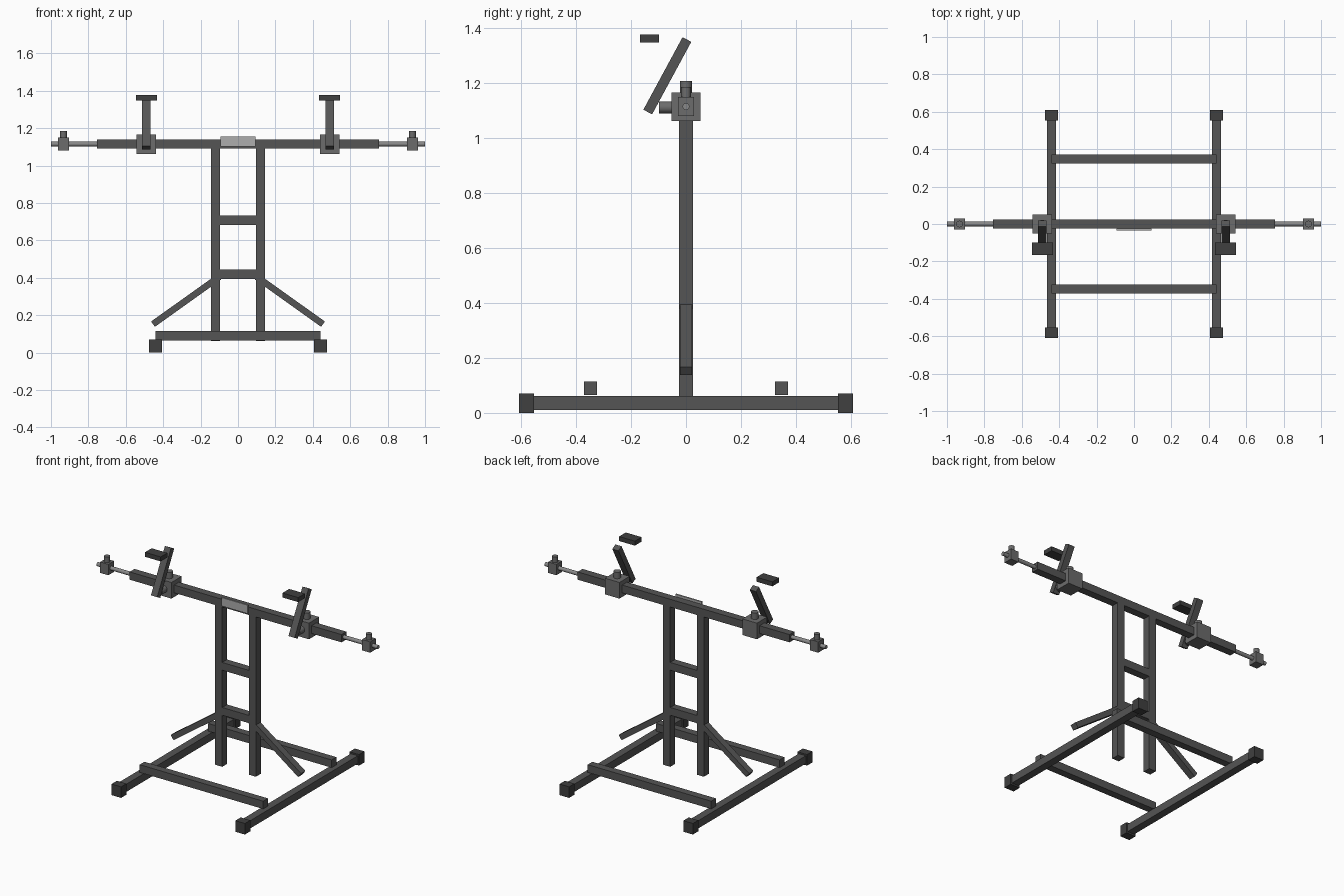
import bpy
from math import radians, atan2, hypot, pi

if "Cube" in bpy.data.objects:
    bpy.data.objects.remove(bpy.data.objects["Cube"])


def material(name, v):
    m = bpy.data.materials.new(name)
    m.diffuse_color = (v, v, v, 1)
    m.use_nodes = True
    m.node_tree.nodes["Principled BSDF"].inputs["Base Color"].default_value = m.diffuse_color
    return m


FRAME = material("dark_steel", 0.09)
RUBBER = material("rubber", 0.05)
CLAMP = material("clamp_grey", 0.15)
STEEL = material("bare_steel", 0.25)
PLATE = material("plate_grey", 0.42)


def box(name, center, size, mat, rot=(0, 0, 0)):
    bpy.ops.mesh.primitive_cube_add(size=1, location=center)
    o = bpy.context.object
    o.name = name
    o.scale = size
    bpy.ops.object.transform_apply(location=False, rotation=False, scale=True)
    o.rotation_euler = rot
    o.data.materials.append(mat)
    return o


def rod(name, center, radius, length, mat, rot=(0, 0, 0)):
    bpy.ops.mesh.primitive_cylinder_add(vertices=16, radius=radius, depth=length,
                                        location=center, rotation=rot)
    o = bpy.context.object
    o.name = name
    o.data.materials.append(mat)
    bpy.ops.object.shade_smooth_by_angle(angle=radians(30))
    return o


BEAM_Z = 1.115

# Base: cross members, top beam, centre plate and rungs
for y, side in ((-0.348, "front"), (0.348, "back")):
    box(f"{side}_base_crossbar", (0, y, 0.09), (0.88, 0.048, 0.05), FRAME)
box("top_beam", (0, 0, BEAM_Z), (1.51, 0.05, 0.05), FRAME)
box("centre_plate", (0, -0.029, 1.128), (0.186, 0.01, 0.054), PLATE)
box("lower_rung", (0, 0, 0.418), (0.2, 0.05, 0.05), FRAME)
box("upper_rung", (0, 0, 0.708), (0.2, 0.05, 0.05), FRAME)

for s, side in ((-1, "left"), (1, "right")):
    # Floor rail with end caps
    box(f"{side}_floor_rail", (s * 0.441, 0, 0.036), (0.05, 1.18, 0.05), FRAME)
    for y, end in ((-0.581, "front"), (0.581, "back")):
        box(f"{side}_{end}_foot_cap", (s * 0.441, y, 0.0355), (0.068, 0.055, 0.071), RUBBER)

    # Upright and diagonal brace
    box(f"{side}_upright", (s * 0.12, 0, 0.576), (0.05, 0.05, 1.03), FRAME)
    x0, z0, x1, z1 = 0.4545, 0.152, 0.10, 0.405
    box(f"{side}_brace", (s * (x0 + x1) / 2, 0, (z0 + z1) / 2),
        (hypot(x1 - x0, z1 - z0), 0.044, 0.035), FRAME,
        (0, s * atan2(z1 - z0, x0 - x1), 0))

    # Sliding collar with two tightening knobs
    cx = s * 0.49
    box(f"{side}_collar", (cx, 0, BEAM_Z), (0.104, 0.104, 0.104), CLAMP)
    rod(f"{side}_collar_top_knob", (cx, 0, 1.185), 0.022, 0.046, CLAMP)
    rod(f"{side}_collar_front_knob", (cx, -0.073, BEAM_Z - 0.003), 0.022, 0.05, CLAMP, (pi / 2, 0, 0))

    # Tilted support arm and pad
    box(f"{side}_support_arm", (cx, -0.068, 1.227), (0.044, 0.036, 0.30), FRAME,
        (radians(-28.4), 0, 0))
    box(f"{side}_support_pad", (cx, -0.133, 1.362), (0.112, 0.068, 0.029), RUBBER)

    # End rod with small clamp and knob
    rod(f"{side}_end_rod", (s * 0.86, 0, BEAM_Z), 0.0125, 0.28, STEEL, (0, pi / 2, 0))
    ex = s * 0.933
    box(f"{side}_end_clamp", (ex, 0, BEAM_Z), (0.058, 0.058, 0.07), CLAMP)
    rod(f"{side}_end_knob", (ex, 0, 1.167), 0.018, 0.038, CLAMP)
